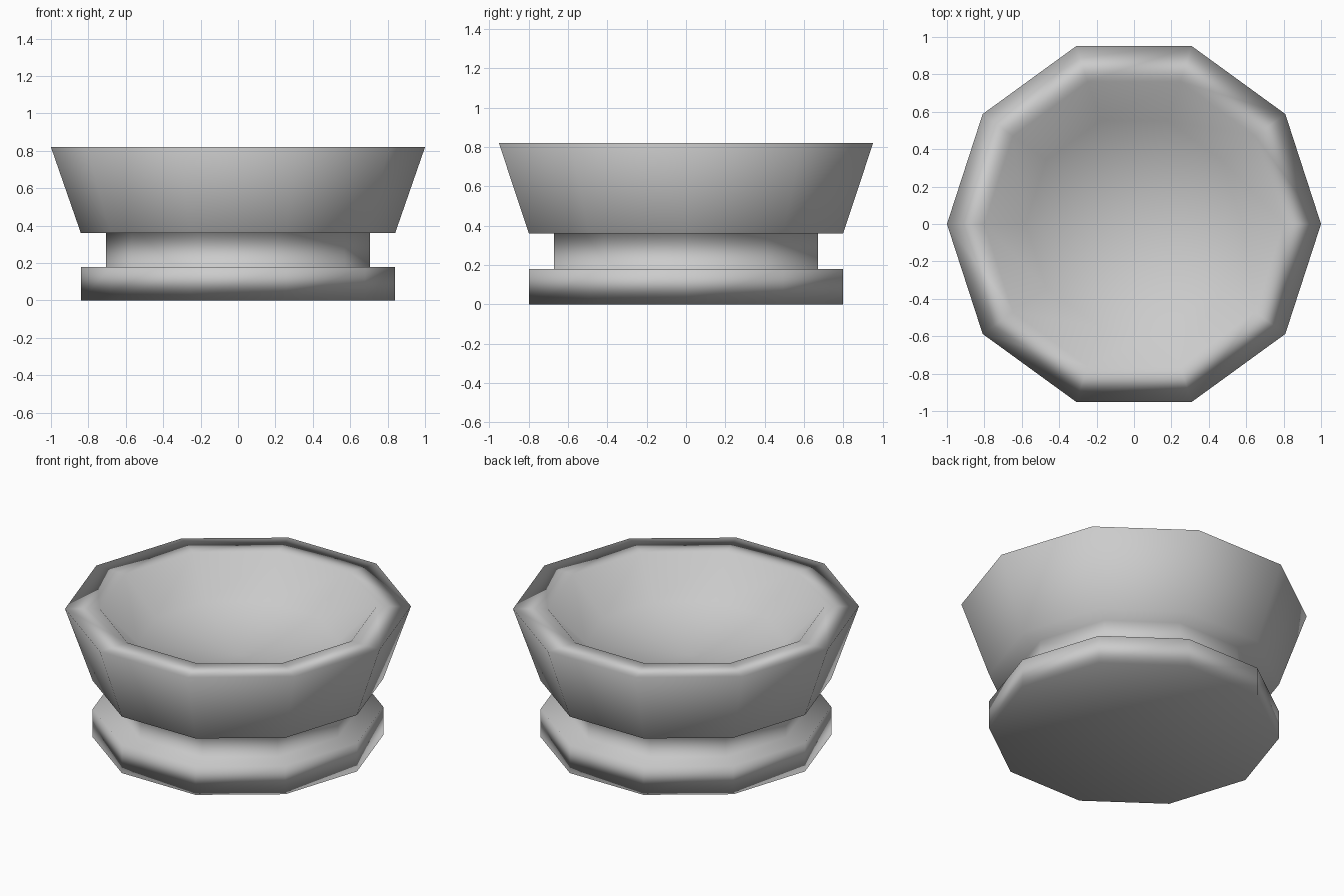
import bpy, bmesh
from math import cos, sin, tau

if "Cube" in bpy.data.objects:
    bpy.data.objects.remove(bpy.data.objects["Cube"])

SIDES = 10

# Profile (radius, height): foot, recessed neck, flared bowl, rim, dished hollow
PROFILE = [
    (0.84, 0.00), (0.84, 0.18),
    (0.705, 0.18), (0.705, 0.36),
    (0.84, 0.36), (1.00, 0.82),
    (0.80, 0.82), (0.58, 0.60),
]
FLOOR_CENTRE = 0.52


def lathe(name, profile, sides, bottom, top):
    bm = bmesh.new()
    rings = [[bm.verts.new((r * cos(tau * i / sides), r * sin(tau * i / sides), z))
              for i in range(sides)] for r, z in profile]
    under = bm.verts.new((0, 0, bottom))
    floor = bm.verts.new((0, 0, top))
    for i in range(sides):
        j = (i + 1) % sides
        for low, high in zip(rings, rings[1:]):
            bm.faces.new((low[i], low[j], high[j], high[i]))
        # Underside and bowl floor fans
        bm.faces.new((rings[0][j], rings[0][i], under))
        bm.faces.new((rings[-1][i], rings[-1][j], floor))
    for face in bm.faces:
        face.smooth = True
    mesh = bpy.data.meshes.new(name)
    bm.to_mesh(mesh)
    bm.free()
    obj = bpy.data.objects.new(name, mesh)
    bpy.context.collection.objects.link(obj)
    # Large faces dominate the soft shading
    mod = obj.modifiers.new("soft_shading", 'WEIGHTED_NORMAL')
    mod.mode = 'FACE_AREA'
    mod.weight = 50
    return obj


lathe("footed_bowl", PROFILE, SIDES, 0.0, FLOOR_CENTRE)
